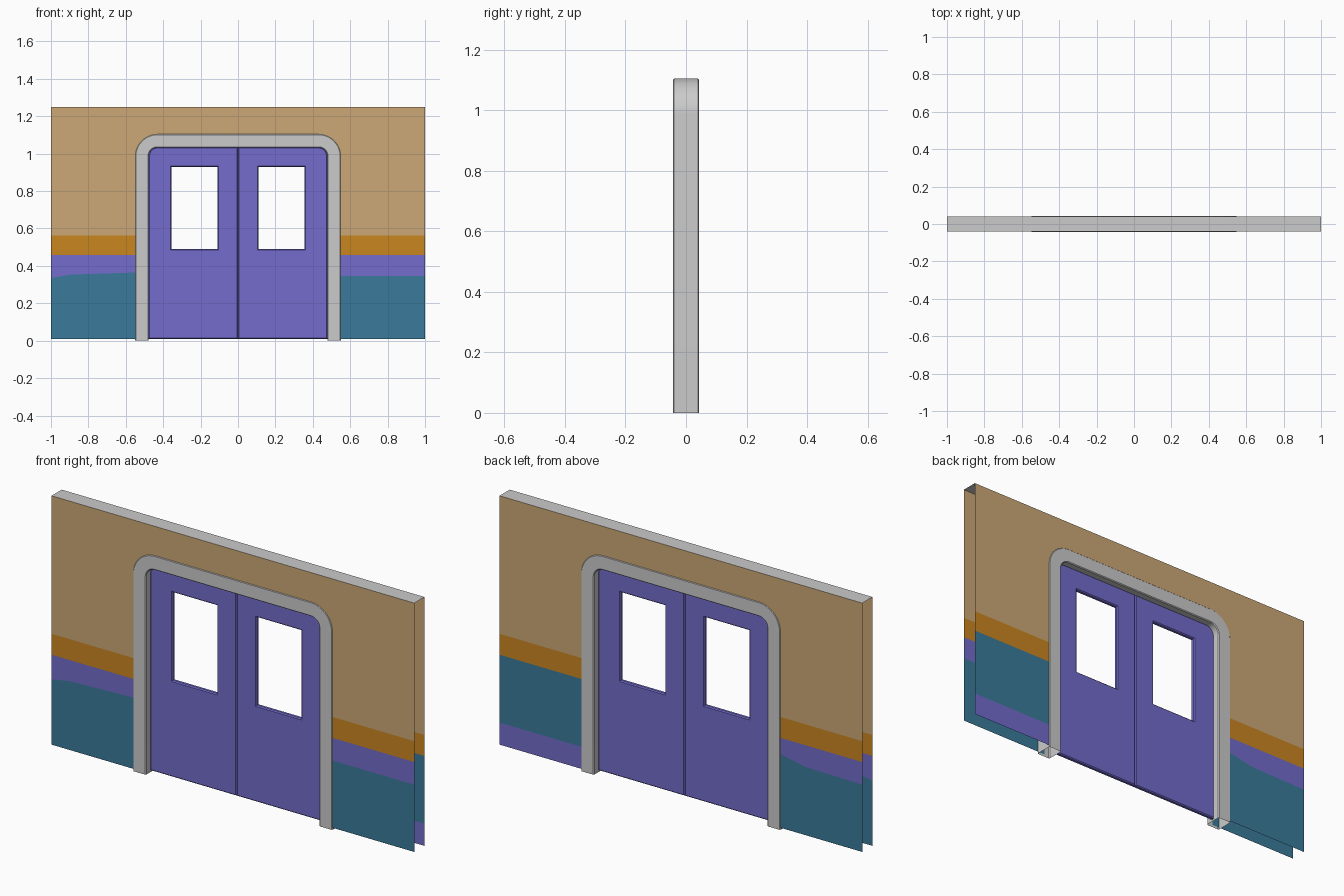
import bpy, bmesh, math

if "Cube" in bpy.data.objects:
    bpy.data.objects.remove(bpy.data.objects["Cube"])


def material(name, r, g, b):
    m = bpy.data.materials.new(name)
    lin = [((c / 255 + 0.055) / 1.055) ** 2.4 for c in (r, g, b)]
    m.diffuse_color = (*lin, 1)
    m.use_nodes = True
    m.node_tree.nodes["Principled BSDF"].inputs["Base Color"].default_value = m.diffuse_color
    return m


GREY = material("light_grey", 203, 203, 203)
TAN = material("tan", 204, 168, 118)
ORANGE = material("orange", 202, 134, 32)
PURPLE = material("purple", 115, 108, 204)
TEAL = material("teal", 59, 123, 155)


def finish(bm, name, mats, fix_normals=True):
    if fix_normals:
        bmesh.ops.recalc_face_normals(bm, faces=bm.faces[:])
    me = bpy.data.meshes.new(name)
    bm.to_mesh(me)
    bm.free()
    for m in mats:
        me.materials.append(m)
    ob = bpy.data.objects.new(name, me)
    bpy.context.collection.objects.link(ob)
    return ob


def arch(d):
    """Points of the arch outline, offset d inwards from the outer edge."""
    half = [(0.55 - d, 0.0)]
    for i in range(13):
        a = math.pi / 2 * i / 12
        half.append((0.43 + (0.12 - d) * math.cos(a), 0.985 + (0.12 - d) * math.sin(a)))
    return half + [(-x, z) for x, z in reversed(half)]


# Door frame: hollow box section swept around the arch, open at the feet
bm = bmesh.new()
W, D, B = 0.072, 0.043, 0.004
section = [(0, -D + B), (B, -D), (W - B, -D), (W, -D + B),
           (W, D - B), (W - B, D), (B, D), (0, D - B)]
rings = [[bm.verts.new((x, y, z)) for x, z in arch(d)] for d, y in section]
for k, a in enumerate(rings):
    b = rings[(k + 1) % len(rings)]
    for i in range(len(a) - 1):
        bm.faces.new((a[i], a[i + 1], b[i + 1], b[i]))
frame = finish(bm, "door_frame", [GREY])
bpy.context.view_layer.objects.active = frame
frame.select_set(True)
bpy.ops.object.shade_smooth_by_angle(angle=math.radians(30))
frame.select_set(False)


# Sliding doors: chamfered slab with a window hole
def door(name, side):
    def outline(e):
        pts = [(e, 0.01 + e), (0.478 - e, 0.01 + e)]
        for i in range(9):
            a = math.pi / 2 * i / 8
            pts.append((0.43 + (0.048 - e) * math.cos(a), 0.987 + (0.048 - e) * math.sin(a)))
        return pts + [(e, 1.035 - e)]

    def window(e):
        return [(0.11 - e, 0.49 - e), (0.355 + e, 0.49 - e),
                (0.355 + e, 0.93 + e), (0.11 - e, 0.93 + e)]

    bm = bmesh.new()
    c, t = 0.005, 0.011
    caps = {-t: [], t: []}
    for shape in (outline, window):
        loops = []
        for y, e in ((-t, c), (-t + c, 0), (t - c, 0), (t, c)):
            loops.append([bm.verts.new((side * x, y, z)) for x, z in shape(e)])
        n = len(loops[0])
        for a, b in zip(loops, loops[1:]):
            for i in range(n):
                j = (i + 1) % n
                bm.faces.new((a[i], a[j], b[j], b[i]))
        for y, lp in ((-t, loops[0]), (t, loops[-1])):
            caps[y] += [bm.edges.get((lp[i], lp[(i + 1) % n])) for i in range(n)]
    for y, edges in caps.items():
        bmesh.ops.triangle_fill(bm, edges=edges, use_beauty=True, normal=(0, 1 if y > 0 else -1, 0))
    finish(bm, name, [PURPLE])


door("left_door", -1)
door("right_door", 1)

# Wall: two painted sheets joined by a top strip, open at the ends and bottom
bm = bmesh.new()
Y, HOLE, LOW, TOP = 0.04, 0.51, 0.01, 1.25
MATS = [TAN, ORANGE, PURPLE, TEAL, GREY]


def panel(x0, x1, y, low0, low1, top0, top1, mat):
    co = [(x0, y, low0), (x1, y, low1), (x1, y, top1), (x0, y, top0)]
    if y > 0:
        co.reverse()
    f = bm.faces.new([bm.verts.new(p) for p in co])
    f.material_index = mat


# lower paint boundary along x for each sheet half: (y, points, lower two colours)
halves = [
    (-Y, [(-1, 0.335), (-0.9, 0.353), (-HOLE, 0.366)], (2, 3)),
    (-Y, [(HOLE, 0.345), (1, 0.345)], (2, 3)),
    (Y, [(-1, 0.345), (-0.68, 0.35), (-HOLE, 0.385)], (2, 3)),
    (Y, [(HOLE, 0.12), (1, 0.12)], (3, 2)),
]
for y, pts, (upper, lower) in halves:
    for (x0, z0), (x1, z1) in zip(pts, pts[1:]):
        panel(x0, x1, y, LOW, LOW, z0, z1, lower)
        panel(x0, x1, y, z0, z1, 0.458, 0.458, upper)
        panel(x0, x1, y, 0.458, 0.458, 0.562, 0.562, 1)
        panel(x0, x1, y, 0.562, 0.562, TOP, TOP, 0)
for y in (-Y, Y):
    panel(-HOLE, HOLE, y, 1.065, 1.065, TOP, TOP, 0)
strip = bm.faces.new([bm.verts.new(p) for p in
                      ((-1, -Y, TOP), (1, -Y, TOP), (1, Y, TOP), (-1, Y, TOP))])
strip.material_index = 4
bmesh.ops.remove_doubles(bm, verts=bm.verts[:], dist=0.0001)
finish(bm, "wall", MATS, fix_normals=False)
